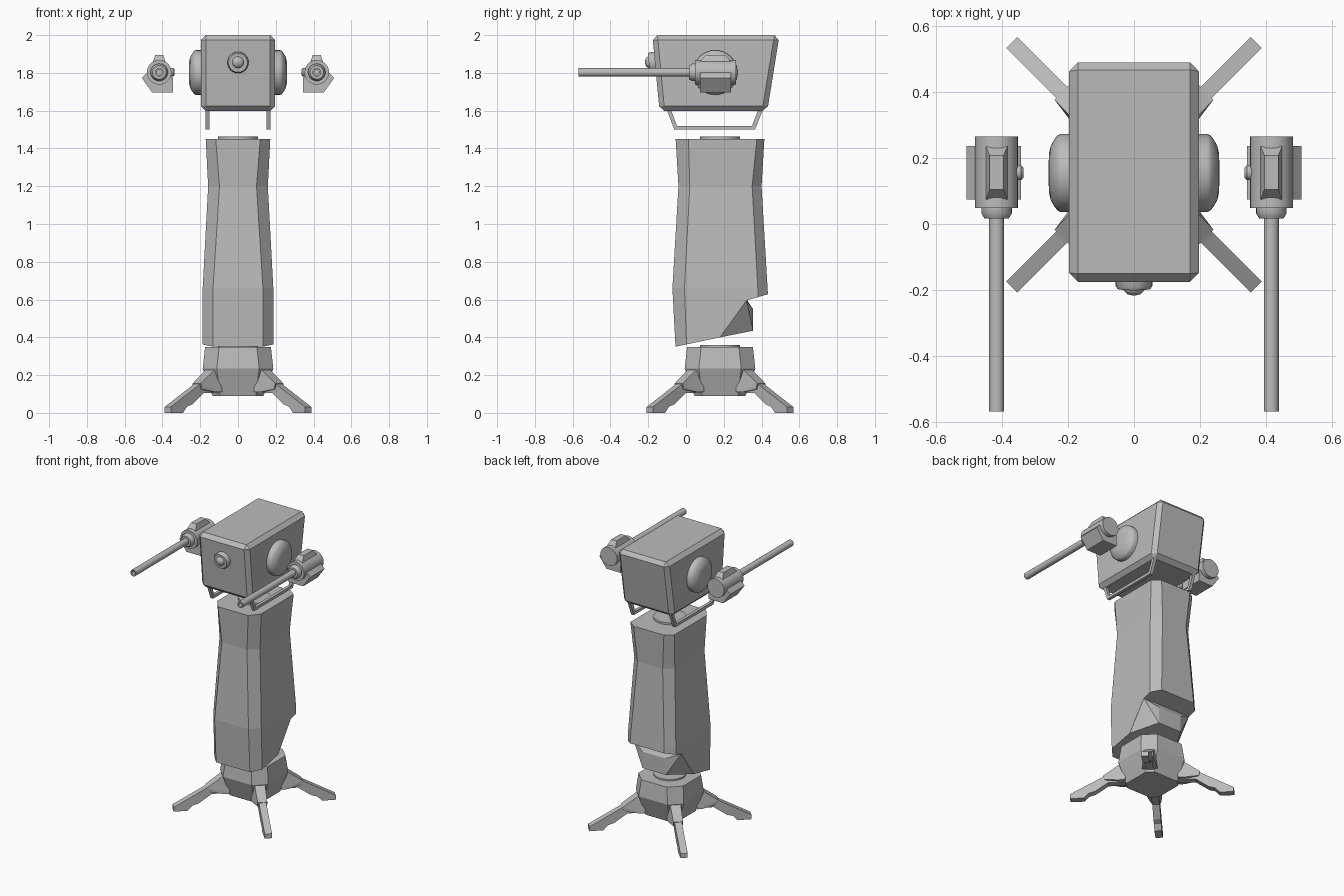
import bpy, bmesh, math
from mathutils import Vector, Matrix

if "Cube" in bpy.data.objects:
    bpy.data.objects.remove(bpy.data.objects["Cube"])

grey = bpy.data.materials.new("mid_grey")
grey.diffuse_color = (0.5, 0.5, 0.5, 1)
grey.use_nodes = True
grey.node_tree.nodes["Principled BSDF"].inputs["Base Color"].default_value = grey.diffuse_color


def finish(name, bm, smooth=False):
    bmesh.ops.recalc_face_normals(bm, faces=bm.faces)
    me = bpy.data.meshes.new(name)
    bm.to_mesh(me)
    bm.free()
    me.materials.append(grey)
    ob = bpy.data.objects.new(name, me)
    bpy.context.collection.objects.link(ob)
    bpy.ops.object.select_all(action='DESELECT')
    ob.select_set(True)
    bpy.context.view_layer.objects.active = ob
    if smooth:
        bpy.ops.object.shade_smooth_by_angle(angle=math.radians(40))
    return ob


def loft(name, rings, smooth=False):
    """Skin equal-length rings of points and cap both ends."""
    bm = bmesh.new()
    vs = [[bm.verts.new(p) for p in r] for r in rings]
    n = len(vs[0])
    for a, b in zip(vs, vs[1:]):
        for i in range(n):
            bm.faces.new((a[i], a[(i + 1) % n], b[(i + 1) % n], b[i]))
    bm.faces.new(vs[0][::-1])
    bm.faces.new(vs[-1])
    return finish(name, bm, smooth)


def turned(name, centre, axis, profile, n=24):
    """Lathe (radius, distance) pairs along an axis."""
    q = Vector((0, 0, 1)).rotation_difference(Vector(axis))
    c = Vector(centre)
    rings = [[c + q @ Vector((r * math.cos(math.tau * i / n), r * math.sin(math.tau * i / n), h))
              for i in range(n)] for r, h in profile]
    return loft(name, rings, True)


def prism_x(name, yz, x0, x1):
    return loft(name, [[(x, y, z) for y, z in yz] for x in (x0, x1)])


def hull(name, pts):
    bm = bmesh.new()
    for p in pts:
        bm.verts.new(p)
    res = bmesh.ops.convex_hull(bm, input=bm.verts)
    junk = [g for g in res["geom_interior"] if isinstance(g, bmesh.types.BMVert)]
    bmesh.ops.delete(bm, geom=junk, context='VERTS')
    bmesh.ops.dissolve_limit(bm, angle_limit=0.02, verts=bm.verts, edges=bm.edges)
    return finish(name, bm)


def octagon(z, x, xi, y0, y0i, y1i, y1):
    return [(-xi, y0, z), (xi, y0, z), (x, y0i, z), (x, y1i, z),
            (xi, y1, z), (-xi, y1, z), (-x, y1i, z), (-x, y0i, z)]


CY = 0.18  # column axis

# Column with a slanted, stepped cut at its foot
column = loft("column", [
    octagon(0.30, 0.187, 0.132, -0.053, 0.005, 0.39, 0.452),
    octagon(0.66, 0.187, 0.132, -0.072, -0.008, 0.38, 0.432),
    octagon(1.20, 0.158, 0.098, -0.04, 0.02, 0.35, 0.40),
    octagon(1.45, 0.171, 0.118, -0.055, 0.013, 0.375, 0.415)])
cutter = prism_x("foot_cutter", [(-0.2, 0.32), (0.18, 0.40), (0.32, 0.595), (0.6, 0.677),
                                 (0.6, 0.1), (-0.2, 0.1)], -0.4, 0.4)
cutter.hide_render = True
bpy.context.view_layer.objects.active = column
mod = column.modifiers.new("cut", 'BOOLEAN')
mod.operation, mod.object, mod.solver = 'DIFFERENCE', cutter, 'EXACT'
bpy.ops.object.modifier_apply(modifier="cut")
bpy.data.objects.remove(cutter)

# Recessed block at the back of the column foot
hull("rear_foot_block", [(s * x, y, z) for s in (-1, 1) for x, y, z in (
    (0.186, 0.18, 0.40), (0.186, 0.32, 0.595), (0.09, 0.355, 0.435),
    (0.09, 0.355, 0.55), (0.09, 0.325, 0.595))])
turned("column_top_disc", (0, CY, 1.44), (0, 0, 1), [(0.105, 0), (0.105, 0.024)])

# Base hub
loft("base_hub", [octagon(z, r, i, CY - r, CY - i, CY + i, CY + r) for z, r, i in (
    (0.09, 0.135, 0.095), (0.235, 0.187, 0.112), (0.35, 0.174, 0.1))])
turned("base_top_disc", (0, CY, 0.34), (0, 0, 1), [(0.105, 0), (0.105, 0.02)])

# Four diagonal legs with wide shoulder brackets
leg_side = [(0.15, 0.235), (0.19, 0.225), (0.32, 0.145), (0.525, 0.032), (0.525, 0.0),
            (0.435, 0.0), (0.405, 0.033), (0.365, 0.045), (0.28, 0.105), (0.15, 0.105)]
for k in range(4):
    m = Matrix.Translation((0, CY, 0)) @ Matrix.Rotation(math.radians(45 + 90 * k), 4, 'Z')
    loft("leg", [[m @ Vector((d, w, z)) for d, z in leg_side] for w in (-0.0235, 0.0235)])
    hull("leg_shoulder", [m @ Vector((d, s * w, z)) for s in (-1, 1) for d, w, z in (
        (0.15, 0.034, 0.238), (0.195, 0.034, 0.238), (0.31, 0.031, 0.155),
        (0.30, 0.031, 0.125), (0.17, 0.05, 0.11), (0.21, 0.045, 0.11))])

# Head box with chamfered edges
head = prism_x("head", [(-0.178, 2.0), (0.495, 2.0), (0.43, 1.597), (-0.14, 1.597)], -0.197, 0.197)
bev = head.modifiers.new("chamfer", 'BEVEL')
bev.width, bev.segments = 0.027, 1

# Front eye, tilted with the front face
tilt = Vector((0, -1, -0.09)).normalized()
turned("eye_ring", (0, -0.155, 1.857), tilt, [(0.056, 0), (0.056, 0.033), (0.05, 0.042), (0.034, 0.042)])
turned("eye_lens", (0, -0.185, 1.857), tilt, [(0.032, 0), (0.03, 0.018), (0.02, 0.028), (0.005, 0.032)])

for s in (-1, 1):
    # Side dome
    turned("side_dome", (s * 0.19, 0.155, 1.802), (s, 0, 0),
           [(0.118, 0), (0.118, 0.035), (0.113, 0.043), (0.1, 0.053), (0.082, 0.063), (0.06, 0.068), (0.01, 0.07)], 32)

    # Support rail under the head
    prism_x("support_rail", [(-0.10, 1.60), (-0.062, 1.50), (0.365, 1.50), (0.405, 1.60),
                             (0.38, 1.60), (0.35, 1.52), (-0.048, 1.52), (-0.078, 1.60)],
            s * 0.15, s * 0.172)

    # Gun: body, collar, hollow barrel
    gx, gz = s * 0.417, 1.803
    turned("gun_body", (gx, 0.265, gz), (0, -1, 0), [(0.065, 0), (0.065, 0.217)])
    turned("gun_collar", (gx, 0.05, gz), (0, -1, 0), [(0.046, 0), (0.046, 0.018), (0.036, 0.034)])
    turned("gun_barrel", (gx, 0.03, gz), (0, -1, 0),
           [(0.023, 0), (0.023, 0.6), (0.014, 0.6), (0.014, 0.57)], 16)

    # Gun top fin
    hull("gun_fin", [(gx + a * w, y, z) for a in (-1, 1) for w, y, z in (
        (0.021, 0.105, 1.896), (0.021, 0.208, 1.896), (0.034, 0.07, 1.855),
        (0.034, 0.24, 1.855), (0.034, 0.07, 1.81), (0.034, 0.24, 1.81))])

    # Gun lower block, pointed on the outer side
    block = [(0.343, 1.775), (0.343, 1.697), (0.455, 1.697), (0.509, 1.773), (0.46, 1.825)]
    loft("gun_block", [[(s * x, y, z) for x, z in block] for y in (0.075, 0.237)])

    # Inner mounting knob
    turned("gun_knob", (s * 0.37, 0.156, 1.803), (-s, 0, 0), [(0.023, 0), (0.023, 0.027), (0.016, 0.034)], 16)
